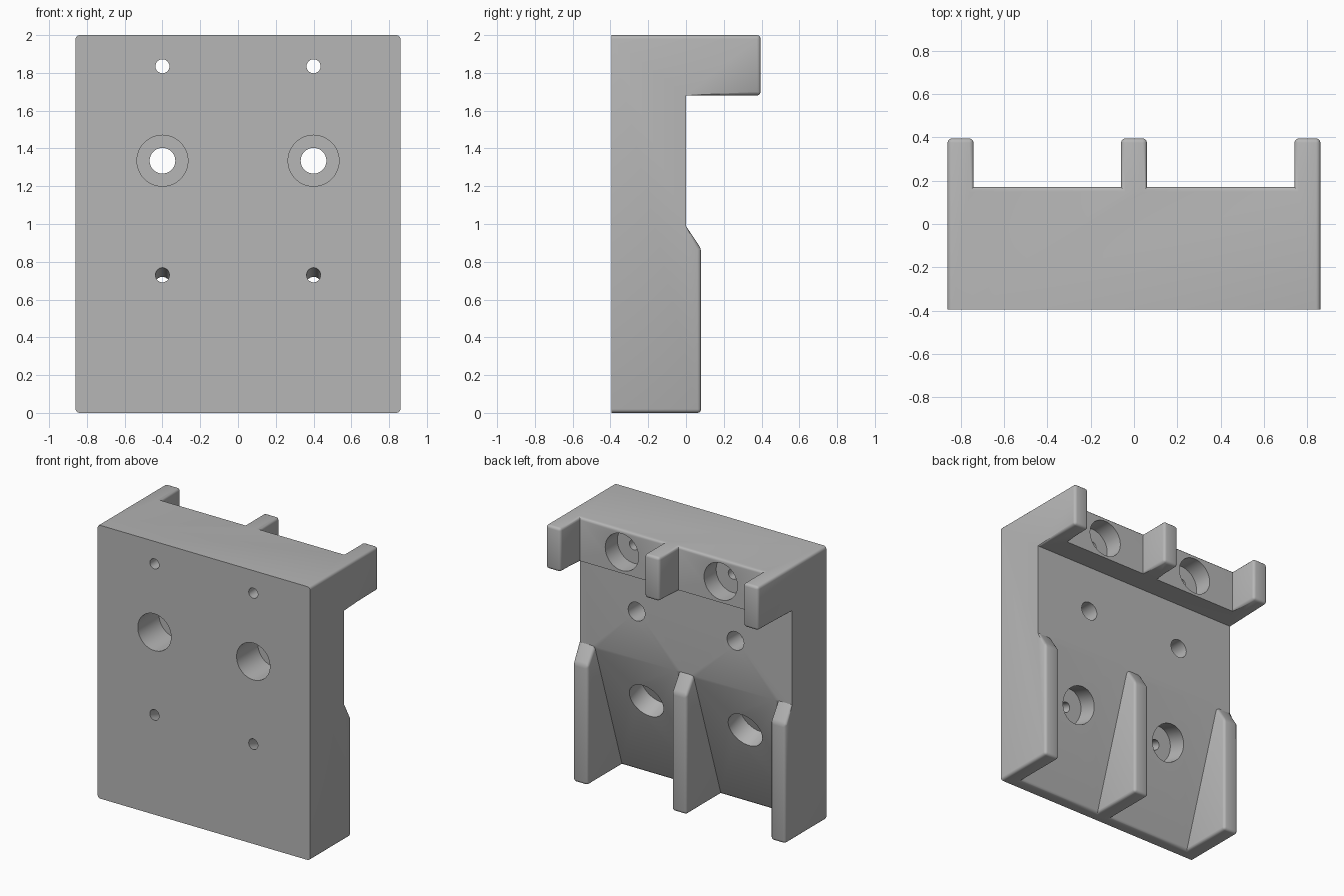
import bpy, bmesh, math
from mathutils import Vector

if "Cube" in bpy.data.objects:
    bpy.data.objects.remove(bpy.data.objects["Cube"], do_unlink=True)

grey = bpy.data.materials.new("plain grey")
grey.use_nodes = True
grey.diffuse_color = (0.47, 0.47, 0.47, 1)
grey.node_tree.nodes["Principled BSDF"].inputs["Base Color"].default_value = (0.47, 0.47, 0.47, 1)


def add_object(name, bm):
    mesh = bpy.data.meshes.new(name)
    bm.to_mesh(mesh)
    bm.free()
    mesh.materials.append(grey)
    obj = bpy.data.objects.new(name, mesh)
    bpy.context.scene.collection.objects.link(obj)
    return obj


# Side profile points (y, z); ribs use all of them, pockets skip the rib corners
points = {
    "A": (-0.395, 0), "B": (-0.32, 0), "C": (0.08, 0), "D": (0.08, 0.87),
    "E": (0, 0.99), "F": (0, 1.68), "G": (0.17, 1.68), "H": (0.395, 1.68),
    "I": (0.395, 2), "J": (0.17, 2), "K": (-0.395, 2),
}
rib_ring, pocket_ring = "ABCDEFGHIJK", "ABEFGJK"
stations = [-0.86, -0.74, -0.06, 0.06, 0.74, 0.86]

# Body: alternating rib and pocket bands across x
bm = bmesh.new()
rows = [{k: bm.verts.new((x, *p)) for k, p in points.items()} for x in stations]
for i in range(len(rows) - 1):
    ring = pocket_ring if i % 2 else rib_ring
    for a, b in zip(ring, ring[1:] + ring[0]):
        bm.faces.new([rows[i][a], rows[i][b], rows[i + 1][b], rows[i + 1][a]])
for end in (rows[0], rows[-1]):
    bm.faces.new([end[k] for k in rib_ring])
for row in rows[1:-1]:
    for wall in ("BCDE", "GHIJ"):
        bm.faces.new([row[k] for k in wall])
loose = [v for v in bm.verts if not v.link_faces]
bmesh.ops.delete(bm, geom=loose, context="VERTS")
bmesh.ops.recalc_face_normals(bm, faces=bm.faces[:])
bmesh.ops.dissolve_limit(bm, angle_limit=0.02, verts=bm.verts[:], edges=bm.edges[:])
bm.normal_update()


def is_rounded(edge):
    """Outer edges are rounded, except the front, the plate sides and the head's lower lip."""
    if edge.calc_face_angle_signed(0) < math.radians(25):
        return False
    a, b = (v.co for v in edge.verts)
    front = a.y < -0.39 and b.y < -0.39
    plate_side = abs(a.y) < 0.01 and abs(b.y) < 0.01
    lip = all(abs(p.y - 0.17) < 0.01 and abs(p.z - 1.68) < 0.01 for p in (a, b))
    return not (front or plate_side or lip)


bmesh.ops.bevel(bm, geom=[e for e in bm.edges if is_rounded(e)], offset=0.02,
                segments=3, profile=0.5, affect="EDGES", clamp_overlap=False)
body = add_object("mounting_block", bm)

# Hole cutters
cutters = []


def cut_hole(start, end, radius):
    start, end = Vector(start), Vector(end)
    axis = end - start
    bm = bmesh.new()
    bmesh.ops.create_cone(bm, cap_ends=True, segments=48, radius1=radius,
                          radius2=radius, depth=axis.length)
    bm.transform(axis.to_track_quat("Z", "Y").to_matrix().to_4x4())
    bmesh.ops.translate(bm, verts=bm.verts[:], vec=(start + end) / 2)
    cutter = add_object("hole_cutter", bm)
    cutter.hide_render = True
    cutters.append(cutter)
    mod = body.modifiers.new("hole", "BOOLEAN")
    mod.operation, mod.solver, mod.object = "DIFFERENCE", "EXACT", cutter


small, medium, large = 0.037, 0.068, 0.135
slant = Vector((0, 0.99, -0.32)).normalized()
for x in (-0.4, 0.4):
    # Top screw hole, counterbored from the back
    cut_hole((x, -0.5, 1.835), (x, 0.1, 1.835), small)
    cut_hole((x, 0.03, 1.835), (x, 0.3, 1.835), large)
    # Middle hole, counterbored from the front
    cut_hole((x, -0.5, 1.335), (x, 0.1, 1.335), medium)
    cut_hole((x, -0.5, 1.335), (x, -0.15, 1.335), large)
    # Lower screw hole, square to the sloping pocket floor
    entry = Vector((x, -0.395, 0.73))
    cut_hole(entry - slant * 0.1, entry + slant * 0.22, small)
    cut_hole(entry + slant * 0.147, entry + slant * 0.5, large)

# Bake the holes and remove the cutters
bpy.context.view_layer.update()
graph = bpy.context.evaluated_depsgraph_get()
baked = bpy.data.meshes.new_from_object(body.evaluated_get(graph))
body.modifiers.clear()
body.data = baked
for cutter in cutters:
    bpy.data.objects.remove(cutter, do_unlink=True)

# Smooth the rounded edges and bores, keep corners crisp
bpy.ops.object.select_all(action="DESELECT")
body.select_set(True)
bpy.context.view_layer.objects.active = body
bpy.ops.object.shade_smooth_by_angle(angle=math.radians(32))
